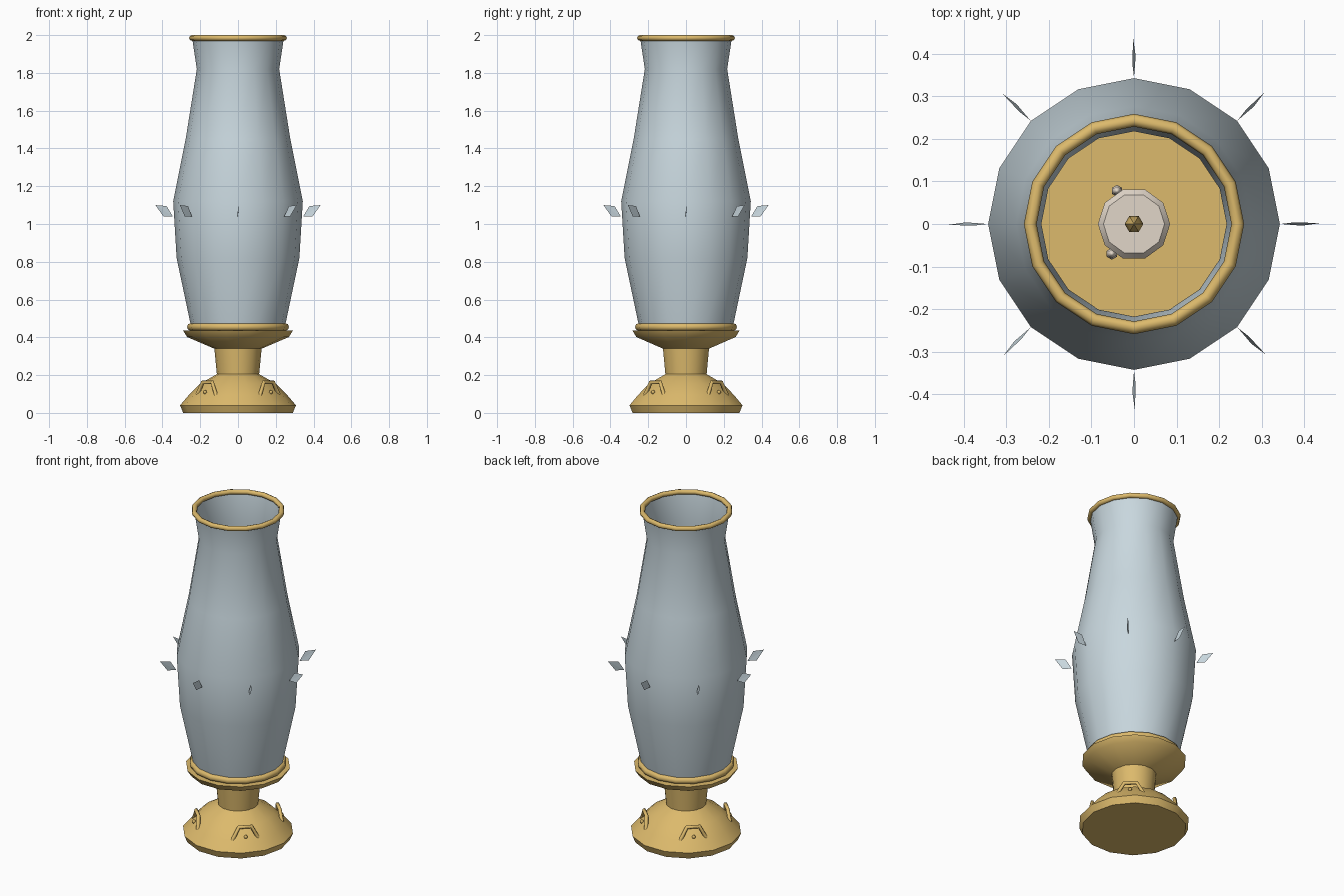
import bpy, math
from mathutils import Vector, Matrix

if "Cube" in bpy.data.objects:
    bpy.data.objects.remove(bpy.data.objects["Cube"])


def material(name, rgb):
    m = bpy.data.materials.new(name)
    m.diffuse_color = (*rgb, 1)
    m.use_nodes = True
    m.node_tree.nodes["Principled BSDF"].inputs["Base Color"].default_value = m.diffuse_color
    return m


BRASS = material("brass", (0.72, 0.49, 0.15))
GLASS = material("pale_glass", (0.58, 0.68, 0.73))
WAX = material("candle_wax", (0.75, 0.67, 0.58))


def smooth(ob, angle):
    bpy.ops.object.select_all(action='DESELECT')
    ob.select_set(True)
    bpy.context.view_layer.objects.active = ob
    bpy.ops.object.shade_smooth_by_angle(angle=math.radians(angle))


def mesh_object(name, verts, faces, mat, angle=None):
    me = bpy.data.meshes.new(name)
    me.from_pydata(verts, [], faces)
    me.materials.append(mat)
    ob = bpy.data.objects.new(name, me)
    bpy.context.collection.objects.link(ob)
    if angle:
        smooth(ob, angle)
    return ob


def lathe(name, profile, sides, mat, caps=True, angle=40, closed=False):
    """Spin (radius, z) points, listed bottom to top, around the z axis."""
    verts = [(r * math.cos(2 * math.pi * i / sides), r * math.sin(2 * math.pi * i / sides), z)
             for r, z in profile for i in range(sides)]
    n = len(profile)
    faces = []
    for k in range(n if closed else n - 1):
        a, b = k * sides, (k + 1) % n * sides
        for i in range(sides):
            j = (i + 1) % sides
            faces.append((a + i, a + j, b + j, b + i))
    if caps and not closed:
        faces.append(tuple(reversed(range(sides))))
        faces.append(tuple(range((n - 1) * sides, n * sides)))
    return mesh_object(name, verts, faces, mat, angle)


def ring(name, radius, z, thick, mat):
    section = [(radius + thick * math.cos(math.tau * i / 8), z + thick * math.sin(math.tau * i / 8))
               for i in range(8)]
    return lathe(name, section, 16, mat, closed=True, angle=60)


# Brass pedestal: domed foot, stem and flared cup
lathe("pedestal", [(0.29, 0), (0.307, 0.04), (0.26, 0.095), (0.2, 0.155), (0.112, 0.205),
                   (0.125, 0.34), (0.27, 0.402), (0.29, 0.435)], 14, BRASS)

# Glass chimney, an open single-walled shell
lathe("glass_chimney", [(0.247, 0.45), (0.325, 0.82), (0.343, 1.12), (0.277, 1.45),
                        (0.218, 1.82), (0.243, 1.985)], 16, GLASS, caps=False)
ring("top_rim", 0.244, 1.985, 0.015, BRASS)
ring("lower_ring", 0.25, 0.455, 0.02, BRASS)

# Candle with wax drips and flame
lathe("candle", [(0.08, 0.435), (0.08, 0.97), (0.085, 0.985), (0.072, 1.0)], 10, WAX)
for i, (x, y) in enumerate([(-0.04, 0.078), (-0.052, -0.07)]):
    bpy.ops.mesh.primitive_uv_sphere_add(segments=6, ring_count=4, radius=0.014, location=(x, y, 0.93))
    drip = bpy.context.object
    drip.name = f"wax_drip_{i + 1}"
    drip.scale.z = 3
    drip.data.materials.append(WAX)
    smooth(drip, 60)
lathe("wick_flame", [(0.008, 0.99), (0.022, 1.03), (0.015, 1.06), (0.002, 1.1)], 6, BRASS)

# Small glass leaves standing out around the belly
for k in range(8):
    turn = Matrix.Rotation(k * math.pi / 4, 3, 'Z')
    pts = [(0.345, 0, 1.04), (0.395, -0.004, 1.04), (0.437, 0.002, 1.1), (0.378, 0.004, 1.095)]
    mesh_object(f"glass_leaf_{k + 1}", [turn @ Vector(p) for p in pts],
                [(0, 1, 2), (0, 2, 3)], GLASS)

# Four brass arches with a bead on the foot
for k in range(4):
    a = math.pi / 4 + k * math.pi / 2
    turn = Matrix.Rotation(a, 3, 'Z')
    cu = bpy.data.curves.new(f"foot_arch_{k + 1}", 'CURVE')
    cu.dimensions = '3D'
    cu.bevel_depth = 0.011
    cu.bevel_resolution = 1
    cu.use_fill_caps = True
    sp = cu.splines.new('POLY')
    path = [(0.236, -0.073, 0.09), (0.228, -0.035, 0.162), (0.228, 0.035, 0.162), (0.236, 0.073, 0.09)]
    sp.points.add(len(path) - 1)
    for p, co in zip(sp.points, path):
        p.co = (*(turn @ Vector(co)), 1)
    cu.materials.append(BRASS)
    bpy.context.collection.objects.link(bpy.data.objects.new(f"foot_arch_{k + 1}", cu))
    bpy.ops.mesh.primitive_uv_sphere_add(segments=6, ring_count=4, radius=0.011,
                                         location=turn @ Vector((0.247, 0, 0.11)))
    bead = bpy.context.object
    bead.name = f"foot_bead_{k + 1}"
    bead.data.materials.append(BRASS)
    smooth(bead, 60)
